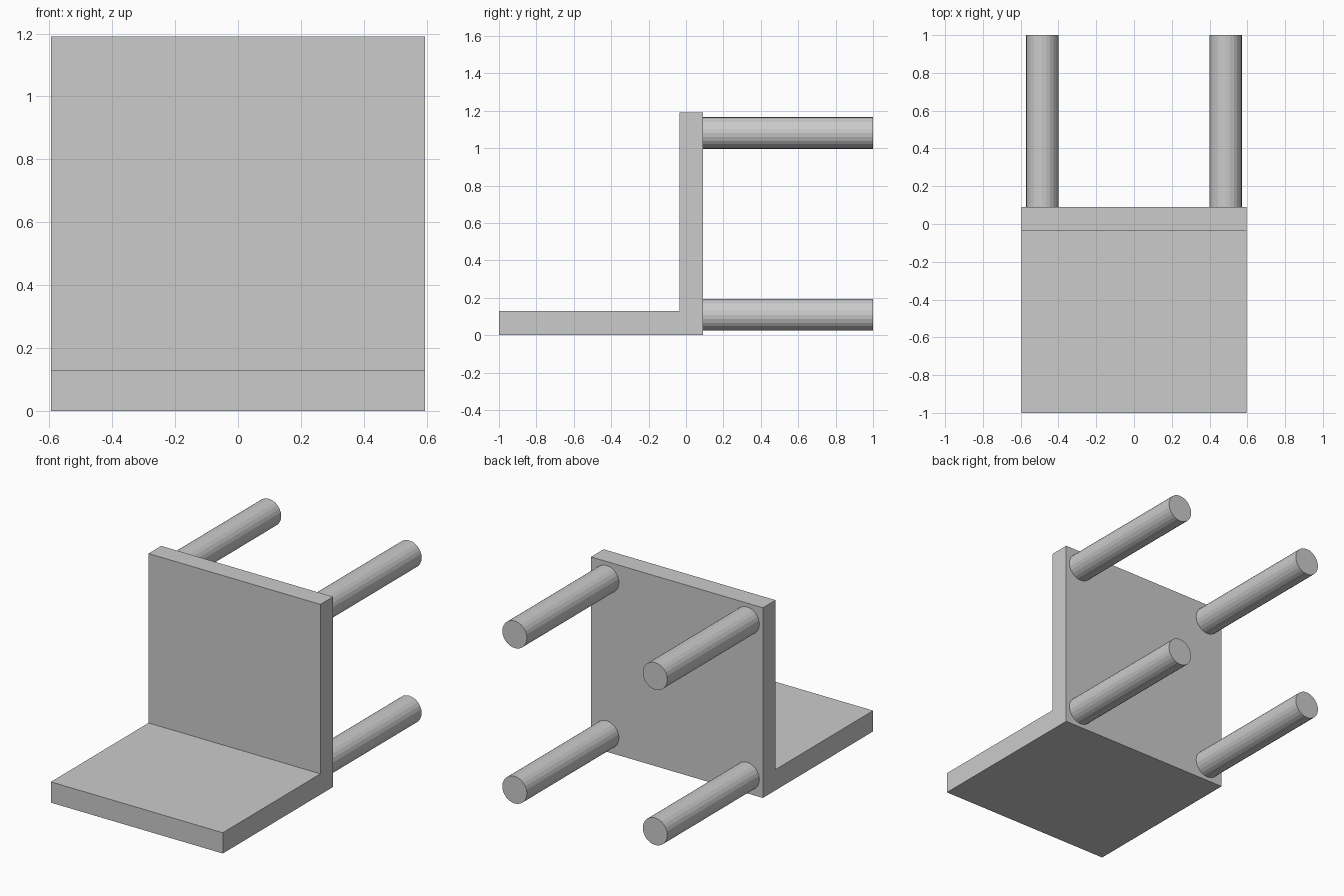
import bpy
import bmesh
import math

if "Cube" in bpy.data.objects:
    bpy.data.objects.remove(bpy.data.objects["Cube"])

WIDTH = 1.19
SEAT_FRONT, SEAT_REAR = -0.035, 0.09   # y extent of the upright seat slab
BACK_THICK = 0.13
LEG_R, LEG_OFFSET = 0.085, 0.486       # leg radius, distance from seat centre


# Seat and backrest: one L-shaped profile (y, z) extruded across the width
profile = [(-1, 0), (SEAT_REAR, 0), (SEAT_REAR, WIDTH), (SEAT_FRONT, WIDTH),
           (SEAT_FRONT, BACK_THICK), (-1, BACK_THICK)]
bm = bmesh.new()
face = bm.faces.new([bm.verts.new((-WIDTH / 2, y, z)) for y, z in profile])
ext = bmesh.ops.extrude_face_region(bm, geom=[face])
moved = [g for g in ext["geom"] if isinstance(g, bmesh.types.BMVert)]
bmesh.ops.translate(bm, verts=moved, vec=(WIDTH, 0, 0))
bmesh.ops.recalc_face_normals(bm, faces=bm.faces)
mesh = bpy.data.meshes.new("seat_and_back")
bm.to_mesh(mesh)
bm.free()
bpy.context.collection.objects.link(bpy.data.objects.new("seat_and_back", mesh))


# Four round legs, set slightly into the underside of the seat
def add_leg(name, x, z):
    start, end = SEAT_REAR - 0.01, 1.0
    bpy.ops.mesh.primitive_cylinder_add(
        vertices=24, radius=LEG_R, depth=end - start,
        location=(x, (start + end) / 2, z), rotation=(math.pi / 2, 0, 0))
    bpy.context.object.name = name


for side, sx in (("left", -1), ("right", 1)):
    for row, sz in (("rear", -1), ("front", 1)):
        add_leg(f"{row}_{side}_leg", sx * LEG_OFFSET, WIDTH / 2 + sz * LEG_OFFSET)
